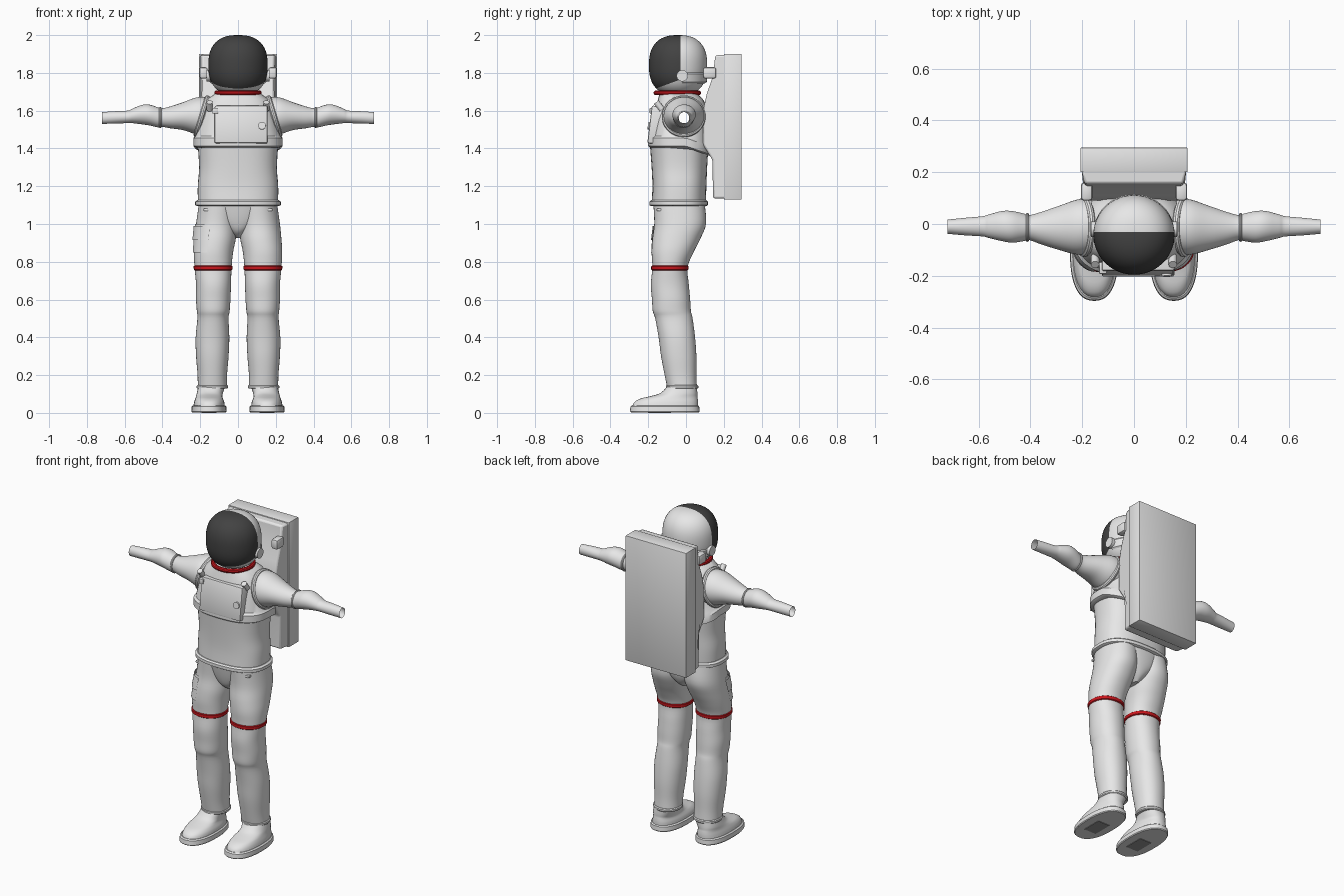
import bpy, bmesh, math
from mathutils import Matrix, Vector

if "Cube" in bpy.data.objects:
    bpy.data.objects.remove(bpy.data.objects["Cube"])


def material(name, rgb):
    m = bpy.data.materials.new(name)
    m.use_nodes = True
    col = (*rgb, 1)
    m.diffuse_color = col
    m.node_tree.nodes["Principled BSDF"].inputs["Base Color"].default_value = col
    return m


WHITE = material("suit_white", (.8, .8, .8))
DARK = material("visor_dark", (.055, .055, .055))
RED = material("stripe_red", (.6, .008, .012))
GREY = material("tread_grey", (.3, .3, .3))
parts = []


def finish(name, bm, mats):
    bmesh.ops.recalc_face_normals(bm, faces=bm.faces)
    me = bpy.data.meshes.new(name)
    bm.to_mesh(me)
    bm.free()
    for m in mats:
        me.materials.append(m)
    ob = bpy.data.objects.new(name, me)
    bpy.context.collection.objects.link(ob)
    parts.append(ob)
    return ob


def smooth_sections(secs, steps):
    """Catmull-Rom interpolation between cross-sections."""
    out = []
    for i in range(len(secs) - 1):
        a, b, c, d = (secs[max(0, min(len(secs) - 1, i + k))] for k in (-1, 0, 1, 2))
        for s in range(steps):
            t = s / steps
            out.append([q + .5 * t * (r - p + t * (2 * p - 5 * q + 4 * r - u + t * (3 * (q - r) + u - p)))
                        for p, q, r, u in zip(a, b, c, d)])
    return out + [secs[-1]]


def loft(name, secs, axis="z", power=2, mat=WHITE, steps=1, caps=True, sx=1, n=44, arc=None, grow=0):
    """Skin rounded rings given as (position, lo1, hi1, lo2, hi2)."""
    bm = bmesh.new()
    a0, a1 = arc or (0, 2 * math.pi)
    count = n + 1 if arc else n
    rings = []
    for pos, l1, h1, l2, h2 in smooth_sections(secs, steps):
        ring = []
        for i in range(count):
            a = a0 + (a1 - a0) * i / n
            c, s = math.cos(a), math.sin(a)
            u = (l1 + h1) / 2 + ((h1 - l1) / 2 + grow) * math.copysign(abs(c) ** (2 / power), c)
            v = (l2 + h2) / 2 + ((h2 - l2) / 2 + grow) * math.copysign(abs(s) ** (2 / power), s)
            co = (u, v, pos) if axis == "z" else (pos, u, v)
            ring.append(bm.verts.new((co[0] * sx, co[1], co[2])))
        rings.append(ring)
    for r, q in zip(rings, rings[1:]):
        for i in range(n):
            j = (i + 1) % count
            bm.faces.new((r[i], r[j], q[j], q[i]))
    if caps and not arc:
        bm.faces.new(rings[0])
        bm.faces.new(rings[-1])
    return finish(name, bm, [mat])


def box(name, loc, size, bevel=.008, tilt=0, mat=WHITE):
    bm = bmesh.new()
    bmesh.ops.create_cube(bm, size=1)
    bmesh.ops.scale(bm, vec=size, verts=bm.verts)
    if bevel:
        bmesh.ops.bevel(bm, geom=bm.edges[:], offset=bevel, segments=2, affect="EDGES", profile=.5)
    bmesh.ops.transform(bm, matrix=Matrix.Translation(loc) @ Matrix.Rotation(tilt, 4, "X"), verts=bm.verts)
    return finish(name, bm, [mat])


def disc(name, loc, radius, depth, axis, mat=WHITE):
    bm = bmesh.new()
    bmesh.ops.create_cone(bm, cap_ends=True, segments=28, radius1=radius, radius2=radius, depth=depth)
    turn = Vector((0, 0, 1)).rotation_difference(Vector(axis)).to_matrix().to_4x4()
    bmesh.ops.transform(bm, matrix=Matrix.Translation(loc) @ turn, verts=bm.verts)
    return finish(name, bm, [mat])


def torus(name, loc, axis, major, minor, mat=WHITE, n=48, m=10):
    bm = bmesh.new()
    turn = Vector((0, 0, 1)).rotation_difference(Vector(axis)).to_matrix()
    grid = []
    for i in range(n):
        a = math.tau * i / n
        row = []
        for j in range(m):
            b = math.tau * j / m
            r = major + minor * math.cos(b)
            row.append(bm.verts.new(Vector(loc) + turn @ Vector((r * math.cos(a), r * math.sin(a), minor * math.sin(b)))))
        grid.append(row)
    for i in range(n):
        for j in range(m):
            k, l = (i + 1) % n, (j + 1) % m
            bm.faces.new((grid[i][j], grid[k][j], grid[k][l], grid[i][l]))
    return finish(name, bm, [mat])


# Torso, waist ring and hard chest shell
loft("torso", [(1.1, -.212, .212, -.182, .105), (1.2, -.213, .213, -.178, .108),
               (1.3, -.206, .206, -.182, .112), (1.43, -.214, .214, -.192, .12)], power=2.5, steps=4)
loft("waist_ring", [(1.095, -.218, .218, -.186, .108), (1.1, -.227, .227, -.194, .116),
                    (1.118, -.227, .227, -.194, .116), (1.126, -.216, .216, -.186, .108)], power=2.5)
chest = loft("chest_shell", [(1.405, -.222, .222, -.192, .128), (1.413, -.236, .236, -.201, .136),
                             (1.455, -.236, .236, -.201, .136), (1.467, -.224, .224, -.19, .13),
                             (1.55, -.206, .206, -.178, .125), (1.62, -.186, .186, -.16, .112),
                             (1.66, -.165, .165, -.148, .09), (1.69, -.12, .12, -.14, .06)], power=2.6)
for v in chest.data.vertices:
    if v.co.z < 1.47:
        v.co.z -= .35 * max(0, v.co.y)

# Passage for the hollow sleeves through the chest
bore = disc("sleeve_bore", (0, -.012, 1.57), .05, 1, (1, 0, 0))
cut = chest.modifiers.new("bore", "BOOLEAN")
cut.operation, cut.object, cut.solver = "DIFFERENCE", bore, "EXACT"
bpy.context.view_layer.objects.active = chest
bpy.ops.object.modifier_apply(modifier="bore")
parts.remove(bore)
bpy.data.objects.remove(bore)

# Chest control pack
box("chest_panel", (.016, -.143, 1.522), (.28, .1, .2), tilt=-.12)
box("chest_panel_latch", (-.12, -.17, 1.6), (.03, .045, .03), .004)
disc("chest_dial", (.127, -.192, 1.52), .02, .02, (0, -1, .12))
for x in (-.15, .15):
    disc("hose_connector", (x, -.142, 1.625), .016, .05, (0, -.6, .8))

# Pelvis
loft("pelvis", [(.925, -.015, .015, -.08, .03), (.96, -.06, .06, -.13, .07), (1.02, -.15, .15, -.155, .095),
                (1.11, -.205, .205, -.175, .103)], power=2.2, steps=4)

leg = [(.135, .058, .213, -.1, .058), (.2, .058, .214, -.113, .055), (.3, .05, .222, -.132, .055),
       (.4, .046, .224, -.145, .048), (.5, .05, .215, -.163, .035), (.54, .044, .218, -.176, .026),
       (.6, .04, .222, -.18, .022), (.68, .037, .222, -.186, .015), (.77, .034, .23, -.178, .008),
       (.85, .026, .234, -.182, .04), (.92, .012, .23, -.178, .075), (1, .004, .222, -.168, .106),
       (1.1, 0, .208, -.172, .1)]
for side, sx in (("left", 1), ("right", -1)):
    # Legs with stripe and ankle cuff
    loft(side + "_leg", leg, power=2.15, steps=4, sx=sx)
    loft(side + "_thigh_stripe", [(.755, .034, .229, -.179, .008), (.759, .029, .234, -.184, .013),
                                  (.776, .029, .235, -.184, .014), (.78, .034, .23, -.18, .01)],
         power=2.15, mat=RED, sx=sx)
    loft(side + "_ankle_cuff", [(.128, .058, .214, -.1, .06), (.133, .053, .219, -.106, .065),
                                (.143, .053, .219, -.106, .065), (.148, .058, .214, -.1, .06)], sx=sx)
    # Boots
    loft(side + "_boot_sole", [(.003, .064, .244, -.292, .068), (.008, .06, .247, -.297, .072),
                               (.034, .062, .245, -.294, .07), (.04, .07, .237, -.286, .063)],
         power=2.4, sx=sx)
    loft(side + "_boot_upper", [(.036, .07, .236, -.284, .064), (.058, .073, .232, -.272, .064),
                                (.076, .08, .226, -.24, .062), (.088, .083, .222, -.19, .06),
                                (.105, .08, .218, -.135, .06), (.14, .068, .21, -.1, .058)],
         power=2.3, steps=3, sx=sx)
    box(side + "_boot_tread", (.153 * sx, -.14, .003), (.08, .12, .006), 0, mat=GREY)
    # Hollow sleeves
    loft(side + "_arm", [(.165, -.115, .098, 1.468, 1.672), (.22, -.118, .094, 1.474, 1.67),
                         (.29, -.1, .07, 1.497, 1.645), (.36, -.078, .046, 1.507, 1.622),
                         (.405, -.062, .034, 1.515, 1.612), (.425, -.066, .04, 1.512, 1.618),
                         (.47, -.072, .05, 1.522, 1.632), (.51, -.066, .05, 1.528, 1.63),
                         (.56, -.054, .037, 1.534, 1.61), (.585, -.048, .03, 1.534, 1.6),
                         (.65, -.044, .024, 1.532, 1.597), (.72, -.038, .017, 1.53, 1.592)],
         axis="x", steps=4, caps=False, sx=sx)
    torus(side + "_shoulder_ring", (.192 * sx, -.012, 1.57), (sx, 0, .3), .102, .014)
    torus(side + "_elbow_ring", (.412 * sx, -.013, 1.564), (1, 0, 0), .05, .006, n=32)
    # Helmet hinge and pack lug
    disc(side + "_visor_hinge", (.152 * sx, -.02, 1.785), .03, .03, (1, 0, 0))
    box(side + "_pack_lug", (.183 * sx, .125, 1.8), (.045, .07, .06), .012)

# Thigh pocket and small waist loops
loft("right_thigh_pocket", [s for s in leg if .84 < s[0] < 1.01], power=2.15, steps=4, sx=-1,
     n=12, arc=(-1.3, -.15), grow=.006)
loft("right_pocket_flap", [(.915, .012, .23, -.178, .075), (.99, .005, .223, -.169, .103)], power=2.15,
     sx=-1, n=12, arc=(-1.3, -.1), grow=.012)
for x in (-.16, .16):
    box("waist_loop", (x, -.14, 1.075), (.045, .03, .014), .004)

# Helmet with visor cut into its front
hub = Vector((0, -.042, 1.84))
bm = bmesh.new()
bmesh.ops.create_uvsphere(bm, u_segments=48, v_segments=32, radius=1)
for v in bm.verts:
    flat = math.hypot(v.co.x, v.co.y)
    v.co /= (flat ** 2.5 + abs(v.co.z) ** 2.5) ** (1 / 2.5)
    v.co = Vector((v.co.x * .157, v.co.y * .154, v.co.z * .16)) + hub
edge, chin = Vector((0, -.03, 1.765)), Vector((0, -.37, 1))
for normal in (Vector((0, 1, 0)), chin):
    bmesh.ops.bisect_plane(bm, geom=bm.verts[:] + bm.edges[:] + bm.faces[:], plane_co=edge, plane_no=normal)
for f in bm.faces:
    c = f.calc_center_median()
    f.material_index = int(c.y < edge.y and (c - edge).dot(chin) > 0)
finish("helmet", bm, [WHITE, DARK])
loft("helmet_back_band", [(1.745, -.145, .145, -.182, .1), (1.752, -.152, .152, -.19, .11),
                          (1.795, -.158, .158, -.194, .115), (1.802, -.154, .154, -.19, .11)],
     n=28, arc=(.15, math.pi - .15))
torus("neck_ring", (0, -.046, 1.694), (0, 0, 1), .113, .013, RED)

# Life support pack: hard box plus contoured front pad
box("pack_box", (0, .2475, 1.515), (.414, .095, .77), .003)
profile = [(.21, 1.895), (.155, 1.893), (.142, 1.78), (.11, 1.69), (.09, 1.6), (.09, 1.42),
           (.14, 1.34), (.143, 1.135), (.21, 1.135)]
bm = bmesh.new()
ends = [[bm.verts.new((x * (1 if y > .2 else .94), y, z)) for y, z in profile] for x in (-.203, .203)]
for ring in ends:
    bm.faces.new(ring)
for i in range(len(profile)):
    j = (i + 1) % len(profile)
    bm.faces.new((ends[0][i], ends[0][j], ends[1][j], ends[1][i]))
pad = finish("pack_front_pad", bm, [WHITE])
round_off = pad.modifiers.new("soft_edges", "BEVEL")
round_off.width, round_off.segments = .01, 2

# Smooth shading with crisp edges
bpy.ops.object.select_all(action="DESELECT")
for ob in parts:
    ob.select_set(True)
bpy.context.view_layer.objects.active = parts[0]
bpy.ops.object.shade_smooth_by_angle(angle=math.radians(35))
